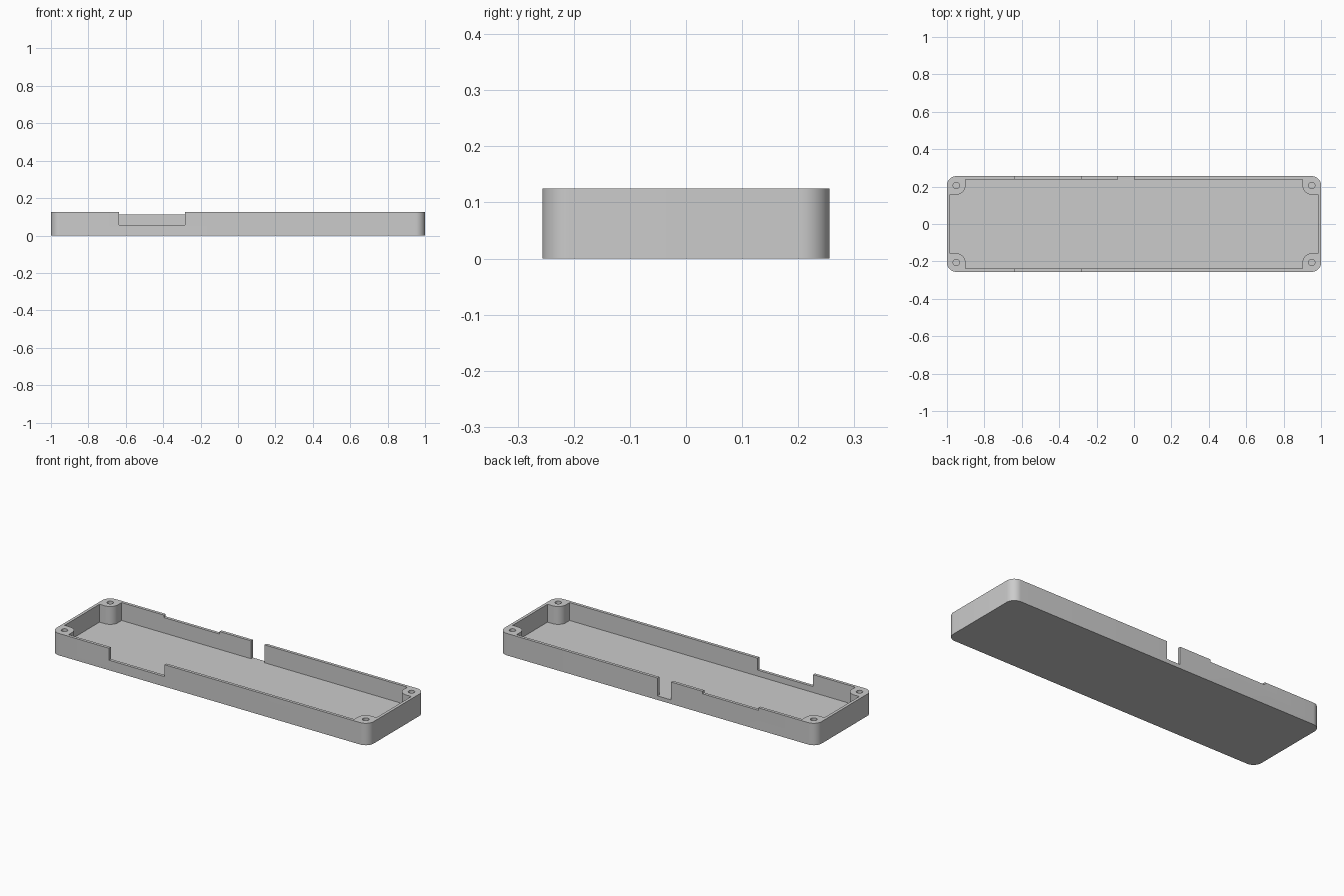
import bpy
import bmesh
from math import cos, sin, pi, radians

HALF_X, HALF_Y, HEIGHT = 1.0, 0.256, 0.125
WALL, FLOOR = 0.017, 0.023
CORNER = 0.05                                # outer corner radius
POST_X, POST_Y, POST_R = 0.95, 0.206, 0.049  # screw post centre and radius
HOLE_R = 0.017
TOP = HEIGHT + 0.05                          # cutters reach above the rim

cube = bpy.data.objects.get("Cube")
if cube:
    bpy.data.objects.remove(cube, do_unlink=True)

grey = bpy.data.materials.new("plain grey")
grey.use_nodes = True
color = (0.6, 0.6, 0.6, 1)
grey.diffuse_color = color
grey.node_tree.nodes["Principled BSDF"].inputs["Base Color"].default_value = color


def arc(cx, cy, r, start, end, steps=12):
    angles = [radians(start + (end - start) * i / steps) for i in range(steps + 1)]
    return [(cx + r * cos(a), cy + r * sin(a)) for a in angles]


def four_corners(quarter):
    """Mirror a counter-clockwise quarter outline into a closed outline."""
    outline = []
    for sx, sy in ((1, 1), (-1, 1), (-1, -1), (1, -1)):
        points = quarter if sx * sy > 0 else quarter[::-1]
        outline += [(sx * x, sy * y) for x, y in points]
    return outline


def prism(name, outline, z0, z1):
    bm = bmesh.new()
    base = bm.faces.new([bm.verts.new((x, y, z0)) for x, y in outline])
    extruded = bmesh.ops.extrude_face_region(bm, geom=[base])["geom"]
    top = [v for v in extruded if isinstance(v, bmesh.types.BMVert)]
    bmesh.ops.translate(bm, verts=top, vec=(0, 0, z1 - z0))
    bmesh.ops.recalc_face_normals(bm, faces=bm.faces)
    mesh = bpy.data.meshes.new(name)
    bm.to_mesh(mesh)
    bm.free()
    mesh.materials.append(grey)
    obj = bpy.data.objects.new(name, mesh)
    bpy.context.collection.objects.link(obj)
    return obj


def box(name, x0, x1, y0, y1, z0):
    return prism(name, [(x0, y0), (x1, y0), (x1, y1), (x0, y1)], z0, TOP)


# Outer tray block with rounded vertical corners
tray = prism("tray", four_corners(
    arc(HALF_X - CORNER, HALF_Y - CORNER, CORNER, 0, 90)), 0, HEIGHT)

# Cavity that leaves a rounded screw post in each corner
in_x, in_y = HALF_X - WALL, HALF_Y - WALL
quarter = ([(in_x, POST_Y - POST_R)]
           + arc(POST_X, POST_Y, POST_R, 270, 180)
           + [(POST_X - POST_R, in_y)])
cutters = [prism("cavity_cutter", four_corners(quarter), FLOOR, TOP)]

# Blind screw holes
for sx in (1, -1):
    for sy in (1, -1):
        circle = arc(sx * POST_X, sy * POST_Y, HOLE_R, 0, 360, 24)[:-1]
        cutters.append(prism("hole_cutter", circle, FLOOR, TOP))

# Wide front notch, shallow back notch and narrow back slot
inner, outer = HALF_Y - 0.04, HALF_Y + 0.04
cutters += [
    box("front_notch_cutter", -0.635, -0.283, -outer, -inner, 0.057),
    box("back_notch_cutter", -0.635, -0.283, inner, outer, 0.111),
    box("back_slot_cutter", -0.085, 0.0, inner, outer, FLOOR),
]

# Cut everything out of the tray, then drop the cutters
bpy.context.view_layer.objects.active = tray
for cutter in cutters:
    mod = tray.modifiers.new("cut", "BOOLEAN")
    mod.operation = "DIFFERENCE"
    mod.solver = "EXACT"
    mod.object = cutter
    bpy.ops.object.modifier_apply(modifier=mod.name)
    bpy.data.objects.remove(cutter, do_unlink=True)

# Smooth corners and posts, keep edges sharp
bpy.ops.object.select_all(action="DESELECT")
tray.select_set(True)
bpy.ops.object.shade_smooth_by_angle(angle=radians(30))
